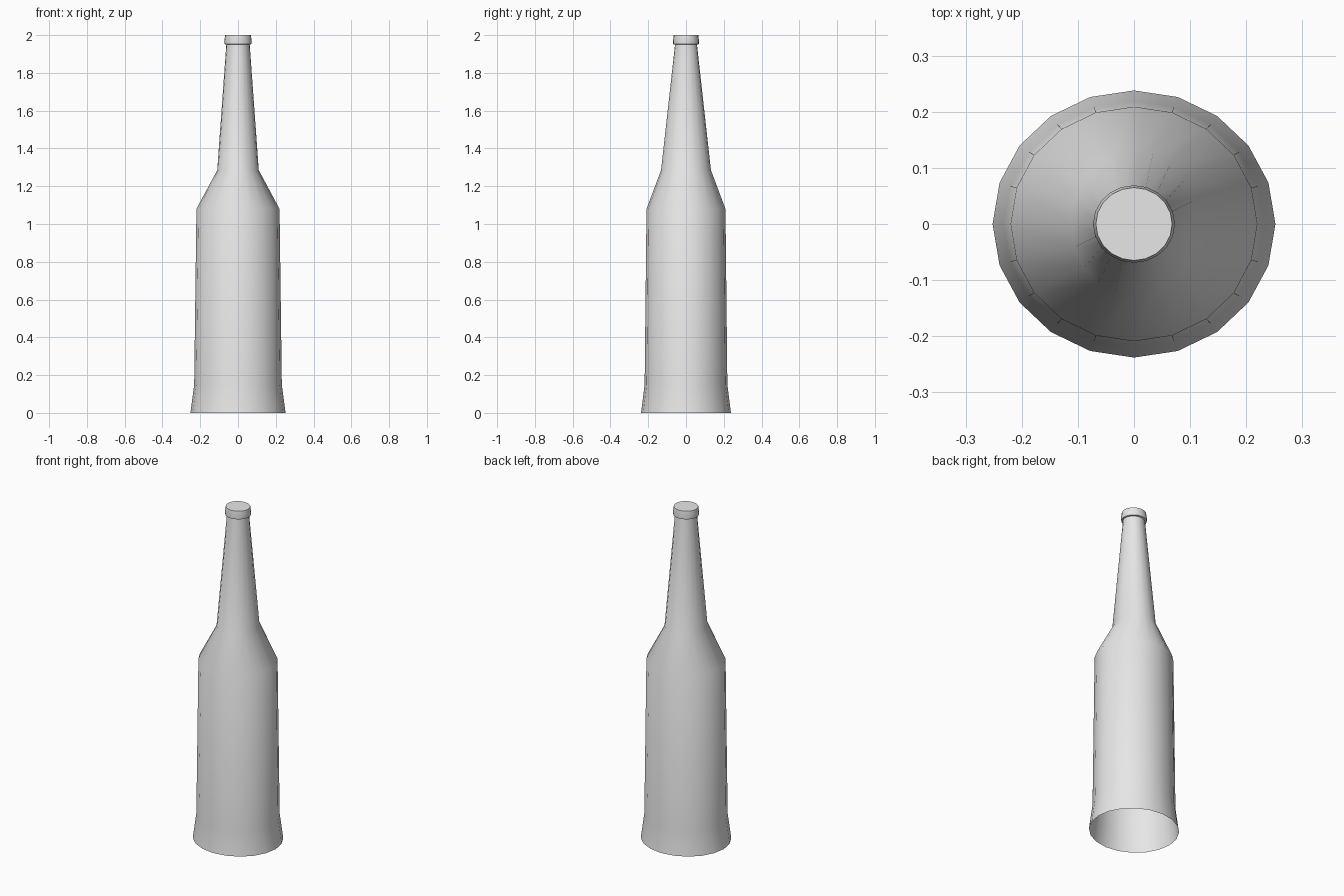
import bpy, bmesh
from math import cos, sin, pi, radians

SIDES = 20

if "Cube" in bpy.data.objects:
    bpy.data.objects.remove(bpy.data.objects["Cube"], do_unlink=True)

grey = bpy.data.materials.new("plain grey")
grey.use_nodes = True
grey.diffuse_color = (0.8, 0.8, 0.8, 1)
grey.node_tree.nodes["Principled BSDF"].inputs["Base Color"].default_value = grey.diffuse_color


def loft(name, rings, close_top=False):
    """Skin elliptical rings (x radius, y radius, height) from bottom to top."""
    bm = bmesh.new()
    loops = []
    for rx, ry, z in rings:
        angles = [2 * pi * i / SIDES for i in range(SIDES)]
        loops.append([bm.verts.new((rx * cos(a), ry * sin(a), z)) for a in angles])
    for low, high in zip(loops, loops[1:]):
        for i in range(SIDES):
            j = (i + 1) % SIDES
            bm.faces.new((low[i], low[j], high[j], high[i]))
    if close_top:
        bm.faces.new(loops[-1])
    mesh = bpy.data.meshes.new(name)
    bm.to_mesh(mesh)
    bm.free()
    mesh.materials.append(grey)
    obj = bpy.data.objects.new(name, mesh)
    bpy.context.collection.objects.link(obj)
    bpy.ops.object.select_all(action='DESELECT')
    obj.select_set(True)
    bpy.context.view_layer.objects.active = obj
    bpy.ops.object.shade_smooth_by_angle(angle=radians(40))
    return obj


# Open-bottomed body: flared foot, straight barrel, shoulder and tapering neck
loft("bottle_body", [
    (0.252, 0.238, 0),
    (0.232, 0.219, 0.15),
    (0.22, 0.209, 1.08),
    (0.11, 0.132, 1.285),
    (0.062, 0.058, 1.95),
])

# Lip: underside ledge, slightly tapered band and flat closed top
loft("bottle_lip", [
    (0.062, 0.058, 1.95),
    (0.071, 0.068, 1.952),
    (0.073, 0.069, 1.965),
    (0.068, 0.065, 2.0),
], close_top=True)
